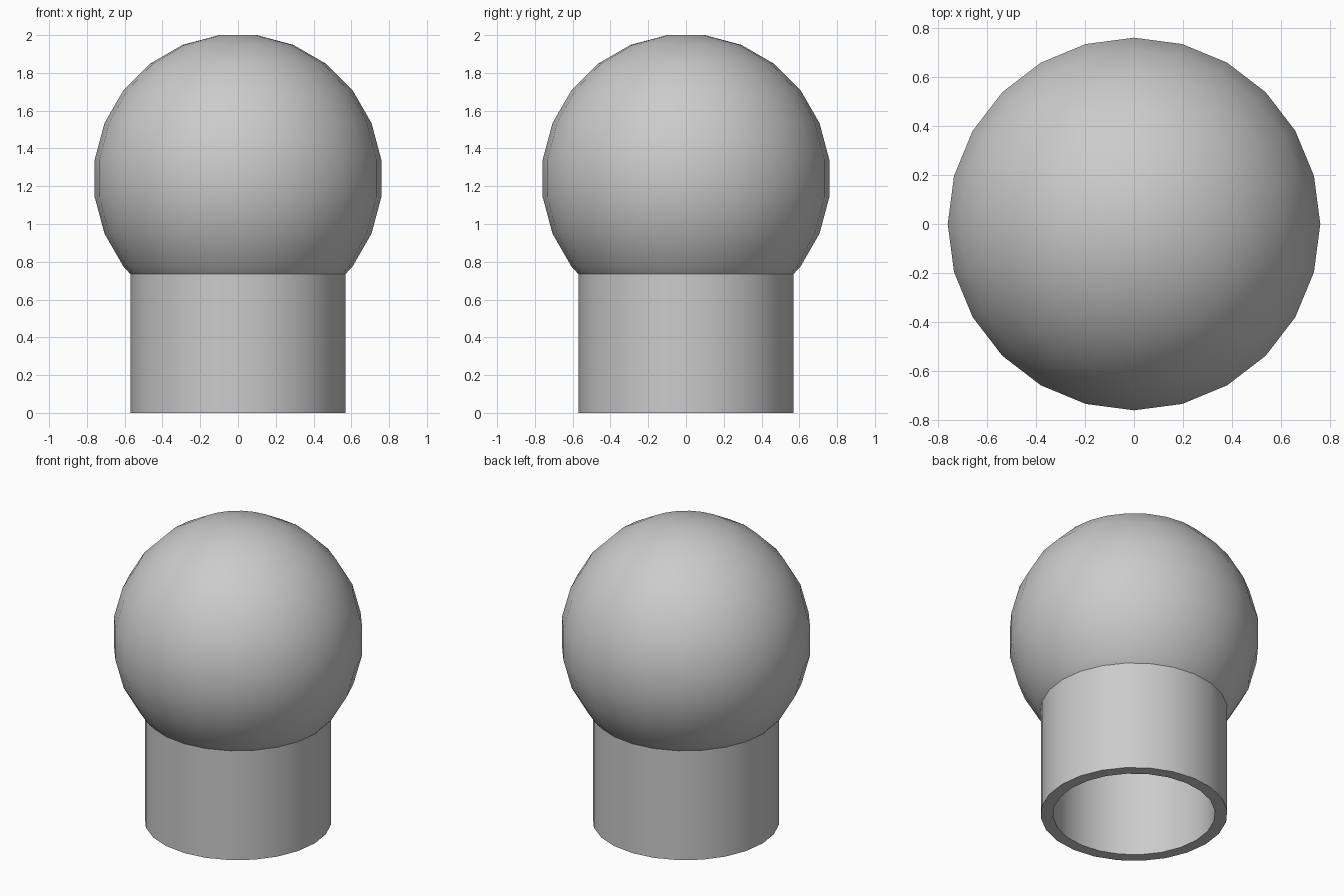
import bpy, bmesh
from math import sin, cos, pi, radians

cube = bpy.data.objects.get("Cube")
if cube:
    bpy.data.objects.remove(cube, do_unlink=True)

SEGMENTS = 24
BALL_RADIUS, BALL_Z = 0.765, 1.2416
TUBE_RADIUS, HOLE_RADIUS, TUBE_TOP = 0.57, 0.495, 0.735

grey = bpy.data.materials.new("plain grey")
grey.use_nodes = True
colour = (0.6, 0.6, 0.6, 1)
grey.diffuse_color = colour
grey.node_tree.nodes["Principled BSDF"].inputs["Base Color"].default_value = colour


def revolve(name, profile, sharp_angle):
    """Turn a (radius, height) profile around the z axis."""
    bm = bmesh.new()
    verts = [bm.verts.new((r, 0, z)) for r, z in profile]
    edges = [bm.edges.new(pair) for pair in zip(verts, verts[1:])]
    bmesh.ops.spin(bm, geom=verts + edges, cent=(0, 0, 0), axis=(0, 0, 1),
                   angle=2 * pi, steps=SEGMENTS)
    bmesh.ops.remove_doubles(bm, verts=bm.verts, dist=0.0005)
    bmesh.ops.recalc_face_normals(bm, faces=bm.faces)
    mesh = bpy.data.meshes.new(name)
    bm.to_mesh(mesh)
    bm.free()
    mesh.materials.append(grey)
    obj = bpy.data.objects.new(name, mesh)
    bpy.context.collection.objects.link(obj)
    bpy.ops.object.select_all(action='DESELECT')
    obj.select_set(True)
    bpy.context.view_layer.objects.active = obj
    bpy.ops.object.shade_smooth_by_angle(angle=radians(sharp_angle))
    return obj


# Ball: rings every 15 degrees, flat crown, cut flat where it meets the tube
angles = [radians(7.5 + 15 * i) for i in range(9)]
rings = [(BALL_RADIUS * sin(a), BALL_Z + BALL_RADIUS * cos(a)) for a in angles]
crown = (0, rings[0][1])
revolve("ball", [crown] + rings + [(TUBE_RADIUS, TUBE_TOP), (0, TUBE_TOP)], 30)

# Tube: thick-walled socket, open at the bottom and closed by the ball
revolve("tube", [(TUBE_RADIUS, TUBE_TOP), (TUBE_RADIUS, 0),
                 (HOLE_RADIUS, 0), (HOLE_RADIUS, TUBE_TOP)], 30)
